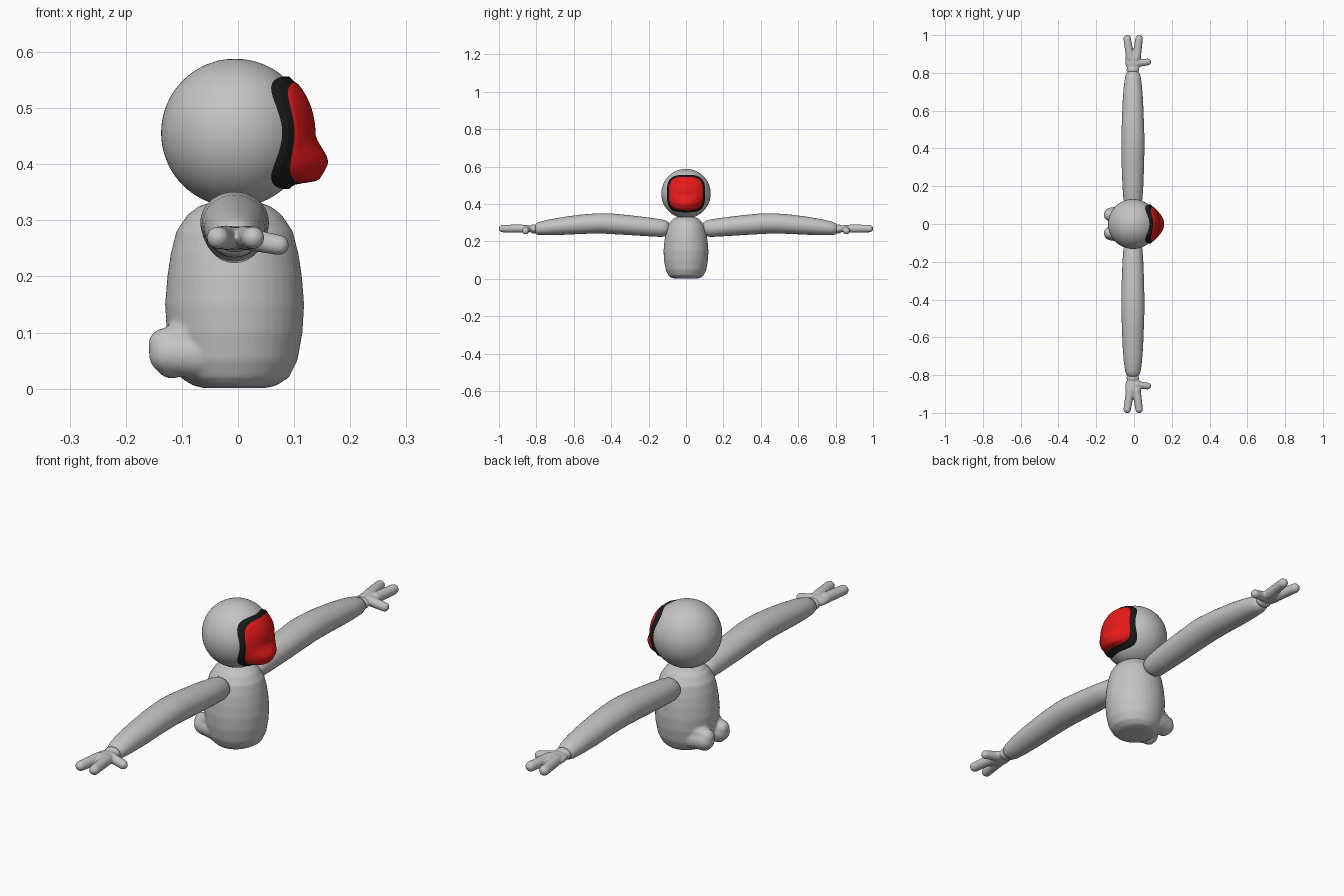
import bpy, bmesh, math
from mathutils import Vector, Matrix

cube = bpy.data.objects.get("Cube")
if cube:
    bpy.data.objects.remove(cube, do_unlink=True)


def material(name, rgb):
    m = bpy.data.materials.new(name)
    m.use_nodes = True
    m.diffuse_color = (*rgb, 1)
    m.node_tree.nodes["Principled BSDF"].inputs["Base Color"].default_value = (*rgb, 1)
    return m


GREY = material("soft grey", (0.55, 0.55, 0.55))
RED = material("bright red", (0.8, 0.01, 0.01))
BLACK = material("black trim", (0.01, 0.01, 0.01))


def finish(name, bm, mats, voxel=0, mirror=False):
    """Turn a bmesh into a smooth object, optionally fused and mirrored across y."""
    bmesh.ops.recalc_face_normals(bm, faces=bm.faces)
    for f in bm.faces:
        f.smooth = True
    me = bpy.data.meshes.new(name)
    bm.to_mesh(me)
    bm.free()
    for m in mats:
        me.materials.append(m)
    ob = bpy.data.objects.new(name, me)
    bpy.context.collection.objects.link(ob)
    if voxel:
        r = ob.modifiers.new("fuse", 'REMESH')
        r.mode = 'VOXEL'
        r.voxel_size = voxel
        r.use_smooth_shade = True
        s = ob.modifiers.new("soften", 'SMOOTH')
        s.factor = 0.5
        s.iterations = 5
    if mirror:
        mm = ob.modifiers.new("mirror", 'MIRROR')
        mm.use_axis = (False, True, False)
        mm.use_mirror_merge = False
    return ob


def loft(bm, rings, sides=40):
    """Skin rings given as (centre, u radius vector, v radius vector)."""
    rows = []
    for c, u, v in rings:
        row = []
        for i in range(sides):
            a = math.tau * i / sides
            row.append(bm.verts.new(Vector(c) + Vector(u) * math.cos(a) + Vector(v) * math.sin(a)))
        rows.append(row)
    for lo, hi in zip(rows, rows[1:]):
        for i in range(sides):
            j = (i + 1) % sides
            bm.faces.new((lo[i], lo[j], hi[j], hi[i]))
    bm.faces.new(rows[0])
    bm.faces.new(rows[-1])


def ball(bm, c, r):
    mat = Matrix.Translation(c) @ Matrix.Diagonal((*r, 1))
    return bmesh.ops.create_uvsphere(bm, u_segments=32, v_segments=20, radius=1, matrix=mat)["verts"]


def capsule(bm, a, b, ra, rb):
    """Tapered rounded bar: the hull of two balls."""
    verts = ball(bm, a, (ra,) * 3) + ball(bm, b, (rb,) * 3)
    out = bmesh.ops.convex_hull(bm, input=verts)
    bmesh.ops.delete(bm, geom=list({g for g in out["geom_interior"] if isinstance(g, bmesh.types.BMVert)}),
                     context='VERTS')


def smooth(lo, hi, t):
    t = max(0, min(1, (t - lo) / (hi - lo)))
    return t * t * (3 - 2 * t)


# Body: rounded barrel (height, half depth, half width) with two rear lobes
bm = bmesh.new()
profile = [(0.001, .055, .055), (.006, .075, .08), (.02, .097, .095), (.05, .112, .109),
           (.1, .121, .118), (.15, .124, .12), (.2, .12, .116), (.24, .114, .11),
           (.28, .104, .1), (.31, .084, .08), (.325, .064, .062), (.335, .035, .035)]
loft(bm, [((-.006, 0, z), (rx, 0, 0), (0, ry, 0)) for z, rx, ry in profile])
for side in (-1, 1):
    capsule(bm, (-.118, .046 * side, .048), (-.13, .048 * side, .078), .03, .03)
    capsule(bm, (-.07, .05 * side, .062), (-.122, .05 * side, .062), .045, .037)
    capsule(bm, (-.07, .05 * side, .095), (-.125, .048 * side, .08), .04, .028)
finish("body", bm, [GREY], voxel=.005)

# Head
HEAD = Vector((-.005, 0, .456))
bm = bmesh.new()
bmesh.ops.create_uvsphere(bm, u_segments=64, v_segments=40, radius=.132, matrix=Matrix.Translation(HEAD))
finish("head", bm, [GREY])

# Face mask: rounded-square shell hugging the head, with a low broad muzzle
bm = bmesh.new()
N = 80
levels = [i / 20 for i in range(1, 17)] + [.83, .86, .88, .9, .92, .95, .98, 1, 1]
rows = []
for k, t in enumerate(levels):
    row = []
    for i in range(N):
        a = math.tau * i / N
        c, s = math.cos(a), math.sin(a)
        y = t * .102 * math.copysign(abs(c) ** .62, c)
        z = t * .1 * math.copysign(abs(s) ** .62, s)
        x = math.sqrt(max(.139 ** 2 - y * y - z * z, .004)) + .004 * smooth(.93, .86, t)
        muzzle = smooth(0, -.06, z) * max(0, 1 - (y / .095) ** 2)
        x += .034 * muzzle * smooth(.94, .84, t)
        if k == len(levels) - 1:
            x -= .03
        row.append(bm.verts.new(HEAD + Vector((x, y, z))))
    rows.append(row)
bm.faces.new(rows[0])
for k in range(len(rows) - 1):
    for i in range(N):
        j = (i + 1) % N
        f = bm.faces.new((rows[k][i], rows[k][j], rows[k + 1][j], rows[k + 1][i]))
        f.material_index = 1 if levels[k] >= .9 else 0
finish("face_mask", bm, [RED, BLACK])

# Arms: gently bowed sausages (y, centre height, half depth, half height)
bm = bmesh.new()
arm = [(.088, .272, .012, .012), (.092, .272, .03, .028), (.105, .271, .043, .04), (.13, .271, .05, .047),
       (.2, .278, .055, .05), (.3, .287, .059, .053), (.4, .295, .061, .055), (.46, .297, .061, .054),
       (.55, .293, .058, .052), (.65, .284, .054, .048), (.73, .276, .048, .042), (.78, .27, .041, .036),
       (.8, .268, .034, .03), (.809, .267, .022, .02), (.812, .267, .008, .008)]
loft(bm, [((-.006, y, z), (rx, 0, 0), (0, 0, rz)) for y, z, rx, rz in arm])
finish("arms", bm, [GREY], mirror=True)

# Hands: flat palm, two fingers and a forward thumb
bm = bmesh.new()
ball(bm, (-.006, .816, .267), (.034, .022, .024))
ball(bm, (-.004, .865, .268), (.043, .06, .02))
capsule(bm, (-.02, .88, .269), (-.036, .981, .269), .022, .02)
capsule(bm, (.014, .88, .269), (.027, .981, .269), .022, .02)
capsule(bm, (.01, .85, .268), (.073, .858, .256), .02, .018)
finish("hands", bm, [GREY], voxel=.004, mirror=True)
